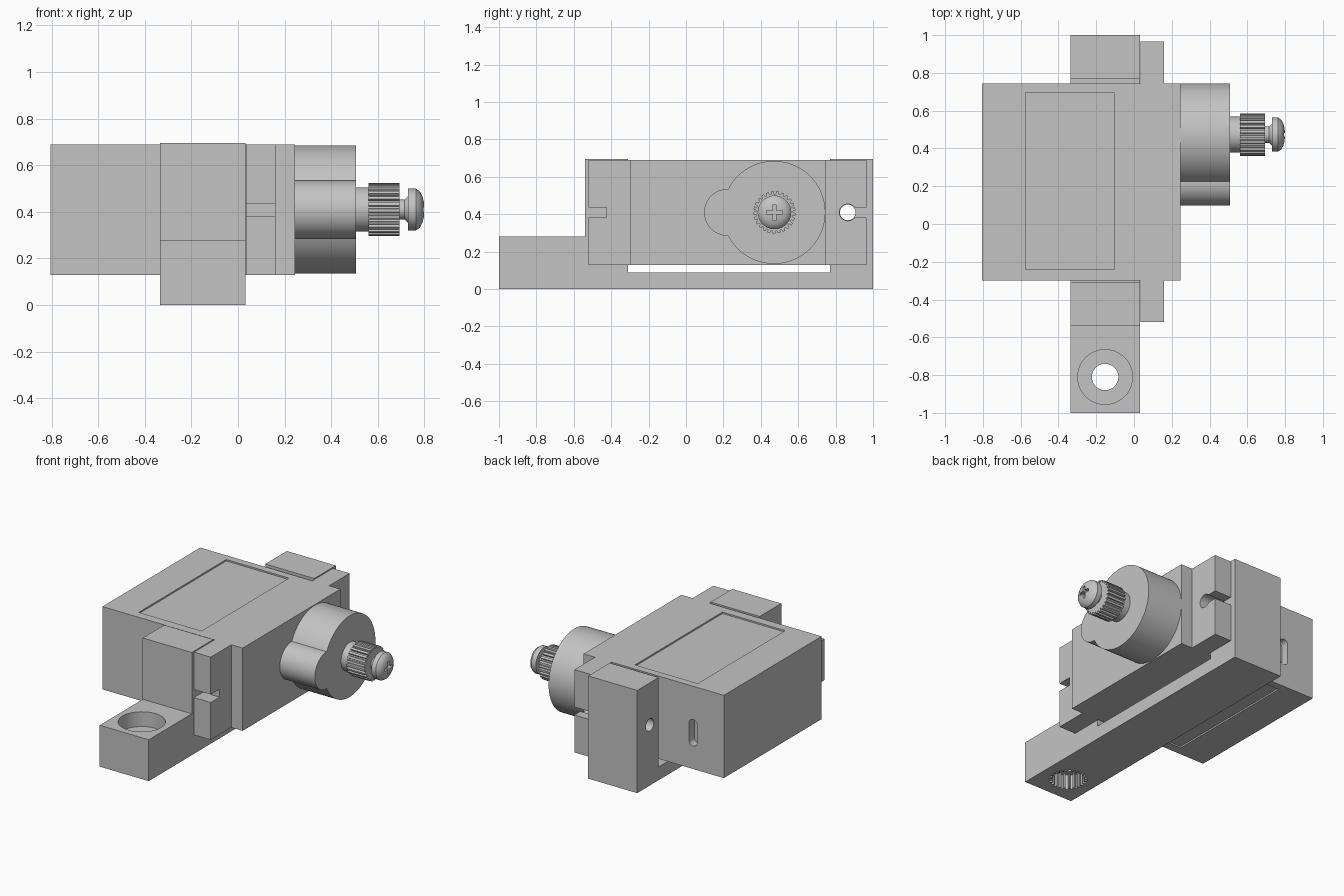
import bpy, bmesh, math
from mathutils import Matrix, Vector

old = bpy.data.objects.get("Cube")
if old:
    bpy.data.objects.remove(old, do_unlink=True)

grey = bpy.data.materials.new("light grey")
grey.use_nodes = True
GREY = (0.55, 0.55, 0.55, 1)
grey.diffuse_color = GREY
grey.node_tree.nodes["Principled BSDF"].inputs["Base Color"].default_value = GREY

# Matrices carrying a flat (u, v) outline and its depth to the model axes
ALONG_X = Matrix(((0, 0, 1, 0), (1, 0, 0, 0), (0, 1, 0, 0), (0, 0, 0, 1)))
ALONG_Y = Matrix(((0, 1, 0, 0), (0, 0, 1, 0), (1, 0, 0, 0), (0, 0, 0, 1)))
ALONG_Z = Matrix.Identity(4)


def finish(name, bm):
    bmesh.ops.recalc_face_normals(bm, faces=bm.faces)
    mesh = bpy.data.meshes.new(name)
    bm.to_mesh(mesh)
    bm.free()
    mesh.materials.append(grey)
    ob = bpy.data.objects.new(name, mesh)
    bpy.context.collection.objects.link(ob)
    return ob


def prism(name, outline, lo, hi, axis):
    bm = bmesh.new()
    face = bm.faces.new([bm.verts.new((u, v, lo)) for u, v in outline])
    res = bmesh.ops.extrude_face_region(bm, geom=[face])
    top = [g for g in res["geom"] if isinstance(g, bmesh.types.BMVert)]
    bmesh.ops.translate(bm, verts=top, vec=(0, 0, hi - lo))
    bm.transform(axis)
    return finish(name, bm)


def box(name, x, y, z):
    return prism(name, [(x[0], y[0]), (x[1], y[0]), (x[1], y[1]), (x[0], y[1])], *z, ALONG_Z)


def circle(u, v, r, n=48):
    return [(u + r * math.cos(math.tau * i / n), v + r * math.sin(math.tau * i / n)) for i in range(n)]


def splined(u, v, r_in, r_out, teeth):
    # Each tooth is a trapezium between a root and a tip radius
    pts = []
    for i in range(teeth):
        for part, r in ((0, r_in), (0.3, r_in), (0.4, r_out), (0.9, r_out)):
            a = math.tau * (i + part) / teeth
            pts.append((u + r * math.cos(a), v + r * math.sin(a)))
    return pts


def lathe_x(name, profile, cy, cz, n=40):
    bm = bmesh.new()
    verts = [bm.verts.new((x, cy + r, cz)) for x, r in profile]
    edges = [bm.edges.new(p) for p in zip(verts, verts[1:])]
    bmesh.ops.spin(bm, geom=verts + edges, cent=(0, cy, cz), axis=(1, 0, 0),
                   angle=math.tau, steps=n)
    bmesh.ops.remove_doubles(bm, verts=bm.verts, dist=0.0005)
    return finish(name, bm)


def combine(ob, others, operation="DIFFERENCE"):
    bpy.context.view_layer.objects.active = ob
    for other in others:
        mod = ob.modifiers.new("cut", "BOOLEAN")
        mod.operation = operation
        mod.solver = "EXACT"
        mod.object = other
        bpy.ops.object.modifier_apply(modifier=mod.name)
        bpy.data.objects.remove(other, do_unlink=True)
    return ob


BOTTOM, TOP, MID = 0.13, 0.69, 0.41
EAR_HOLES = (-0.425, 0.865)
SHAFT_Y = 0.473

# Motor case with label recesses above and below and a slot at the back
case = box("motor_case", (-0.805, 0.245), (-0.3, 0.745), (BOTTOM, TOP))
label = [box("cutter", (-0.575, -0.105), (-0.24, 0.695), (z - 0.01, z + 0.01)) for z in (BOTTOM, TOP)]
slot = []
for i in range(24):
    a = math.tau * i / 24
    slot.append((0.375 + 0.03 * math.sin(a) + (0.06 if i < 12 else -0.06), -0.575 + 0.03 * math.cos(a)))
combine(case, label + [prism("cutter", slot, 0.69, 0.8, ALONG_Y)])

# Mounting ears with keyhole slots open to the outside
for name, inner, outer, hole in (("front_ear", -0.29, -0.52, EAR_HOLES[0]),
                                 ("back_ear", 0.735, 0.965, EAR_HOLES[1])):
    ear = box(name, (0.035, 0.16), sorted((inner, outer)), (BOTTOM, TOP))
    past = outer + math.copysign(0.05, outer)
    combine(ear, [prism("cutter", circle(hole, MID, 0.045, 32), 0, 0.2, ALONG_X),
                  box("cutter", (0, 0.2), sorted((hole, past)), (0.383, 0.437))])

# Bracket: two towers joined by a floor bar, with a foot at the front
side = [(-1, 0), (1, 0), (1, 0.695), (0.77, 0.695), (0.77, 0.09), (-0.31, 0.09),
        (-0.31, 0.695), (-0.54, 0.695), (-0.54, 0.28), (-1, 0.28)]
bracket = prism("bracket", side, -0.335, 0.032, ALONG_X)
foot = (-0.153, -0.81)
cuts = [prism("cutter", circle(y, MID, 0.042, 32), -0.5, 0.2, ALONG_X) for y in EAR_HOLES]
cuts += [prism("cutter", circle(*foot, 0.145), 0.18, 0.4, ALONG_Z),
         prism("cutter", circle(*foot, 0.07), -0.1, 0.4, ALONG_Z),
         prism("cutter", splined(*foot, 0.1, 0.118, 24), -0.1, 0.1, ALONG_Z)]
combine(bracket, cuts)

# Round gear housing with its smaller side lobe
housing = prism("gear_housing", circle(0.47, MID, 0.275, 96), 0.24, 0.507, ALONG_X)
lobe = prism("lobe", circle(0.222, MID, 0.125, 64), 0.24, 0.507, ALONG_X)
combine(housing, [lobe], "UNION")

# Output shaft and its splined end
shaft = prism("output_shaft", circle(SHAFT_Y, MID, 0.095), 0.5, 0.565, ALONG_X)
spline = prism("shaft_spline", splined(SHAFT_Y, MID, 0.099, 0.113, 25), 0.56, 0.693, ALONG_X)

# Screw with domed head and cross recess
screw = lathe_x("horn_screw", [(0.68, 0), (0.68, 0.043), (0.715, 0.043), (0.73, 0.058), (0.73, 0.09),
                               (0.763, 0.09), (0.78, 0.078), (0.79, 0.06), (0.797, 0.036), (0.8, 0)],
                SHAFT_Y, MID)
arm, half = 0.042, 0.009
combine(screw, [box("cutter", (0.765, 0.85), (SHAFT_Y - a, SHAFT_Y + a), (MID - b, MID + b))
                for a, b in ((arm, half), (half, arm))])

for ob in (case, bracket, housing, shaft, screw,
           bpy.data.objects["front_ear"], bpy.data.objects["back_ear"]):
    bpy.ops.object.select_all(action="DESELECT")
    ob.select_set(True)
    bpy.context.view_layer.objects.active = ob
    bpy.ops.object.shade_smooth_by_angle(angle=math.radians(30))
